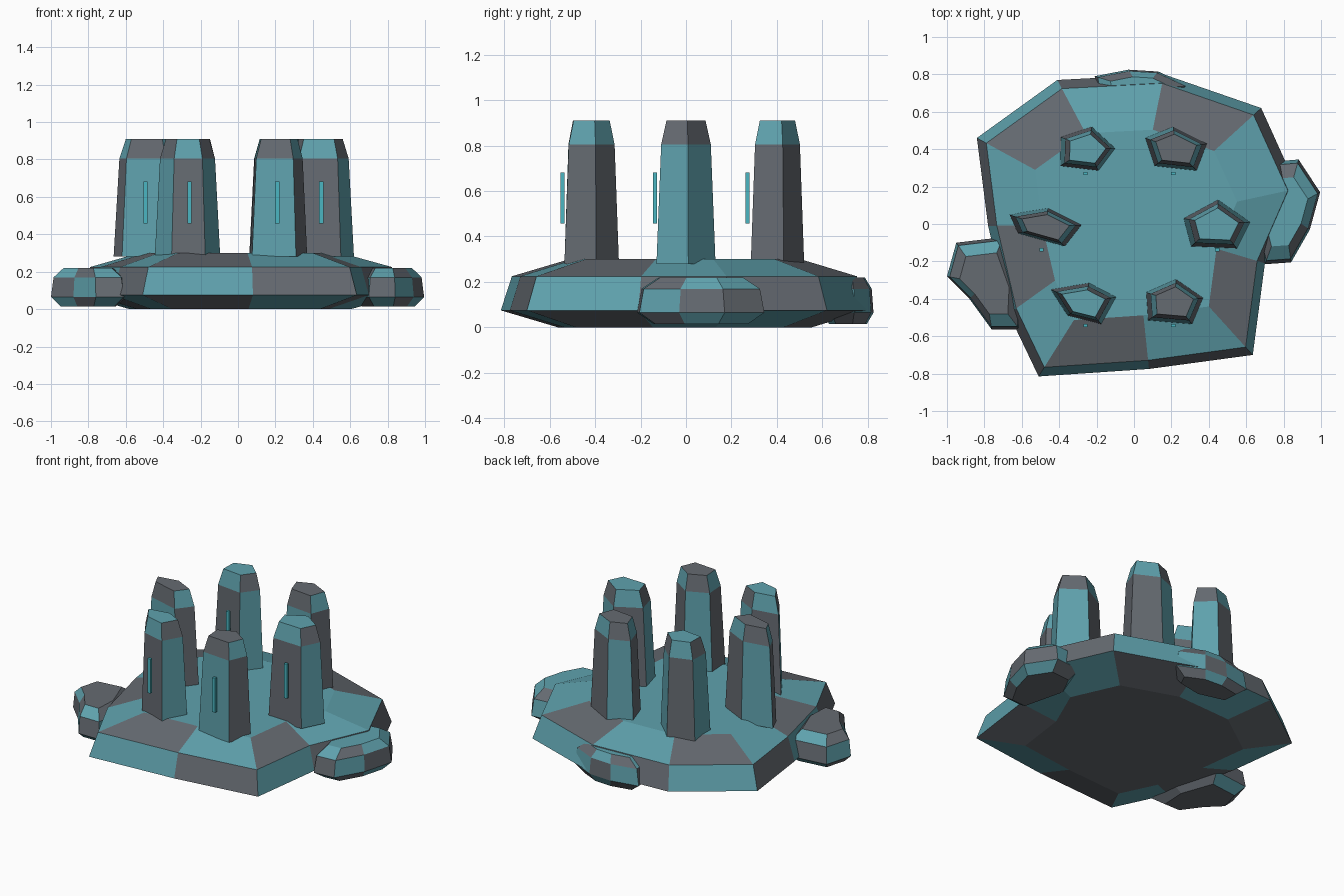
import bpy

if "Cube" in bpy.data.objects:
    bpy.data.objects.remove(bpy.data.objects["Cube"])


def material(name, rgb):
    m = bpy.data.materials.new(name)
    m.diffuse_color = (*rgb, 1)
    m.use_nodes = True
    m.node_tree.nodes["Principled BSDF"].inputs["Base Color"].default_value = m.diffuse_color
    return m


GREY = material("slate grey", (0.130, 0.145, 0.165))
TEAL = material("muted teal", (0.115, 0.360, 0.420))
GLOW = material("bright teal", (0.070, 0.470, 0.540))


def stone(name, outline, rings, parity, top_colour, bottom_colour=0):
    """Stack scaled copies of an outline; rings are (scale, z). Band faces alternate colours."""
    n = len(outline)
    cx = (min(p[0] for p in outline) + max(p[0] for p in outline)) / 2
    cy = (min(p[1] for p in outline) + max(p[1] for p in outline)) / 2
    if name == "base_slab":
        cx = cy = 0
    verts = [(cx + (x - cx) * s, cy + (y - cy) * s, z)
             for s, z in rings for x, y in outline]
    faces, colours = [], []
    for j in range(len(rings) - 1):
        for i in range(n):
            k = (i + 1) % n
            faces.append((j * n + i, j * n + k, (j + 1) * n + k, (j + 1) * n + i))
            colours.append((i + j + parity) % 2)
    faces.append(tuple(reversed(range(n))))
    colours.append(bottom_colour)
    faces.append(tuple(range((len(rings) - 1) * n, len(rings) * n)))
    colours.append(top_colour)
    mesh = bpy.data.meshes.new(name)
    mesh.from_pydata(verts, [], faces)
    mesh.materials.append(GREY)
    mesh.materials.append(TEAL)
    for poly, c in zip(mesh.polygons, colours):
        poly.material_index = c
    obj = bpy.data.objects.new(name, mesh)
    bpy.context.collection.objects.link(obj)


# Eleven-sided base slab
stone("base_slab",
      [(.875, .19), (.68, .62), (.16, .80), (-.41, .77), (-.84, .46), (-.78, -.01),
       (-.67, -.48), (-.51, -.815), (.08, -.775), (.635, -.70), (.70, -.21)],
      [(.69, 0), (1, .075), (.94, .225), (.63, .30)], 1, 1)

# Boulders around the rim
BOULDER = [(.74, .015), (1, .065), (.93, .17), (.66, .22)]
stone("right_boulder",
      [(.995, .17), (.88, .345), (.70, .33), (.61, .15), (.60, -.08), (.70, -.215),
       (.84, -.205), (.94, -.03)][:4] + [(.70, -.215), (.84, -.205), (.94, -.03)],
      BOULDER, 1, 1)
stone("back_boulder",
      [(.29, .74), (.13, .815), (-.03, .825), (-.21, .79), (-.20, .66), (.03, .60),
       (.24, .64)], BOULDER, 0, 1)
stone("left_boulder",
      [(-.60, -.35), (-.70, -.07), (-.95, -.10), (-1.0, -.28), (-.88, -.40),
       (-.76, -.565), (-.61, -.565)], BOULDER, 0, 0)

# Ring of five-sided standing stones, alternating in colour order
PILLARS = [
    [(.62, .01), (.45, .13), (.265, .03), (.305, -.12), (.55, -.13)],
    [(.39, .43), (.21, .52), (.06, .46), (.11, .31), (.335, .285)],
    [(-.10, .405), (-.225, .52), (-.39, .465), (-.395, .31), (-.19, .285)],
    [(-.28, -.005), (-.46, .085), (-.665, .05), (-.62, -.05), (-.37, -.12)],
    [(-.095, -.39), (-.24, -.315), (-.445, -.35), (-.355, -.49), (-.175, -.535)],
    [(.37, -.395), (.225, -.295), (.065, -.365), (.075, -.515), (.31, -.535)],
]
for i, outline in enumerate(PILLARS):
    even = (i + 1) % 2
    stone(f"standing_stone_{i + 1}", outline,
          [(1, .28), (.84, .805), (.66, .91)], even, even)

# Thin glowing strips on the front of every standing stone
for i, (x, y) in enumerate([(.445, -.137), (.21, .27), (-.26, .27),
                            (-.495, -.137), (-.26, -.543), (.21, -.543)]):
    bpy.ops.mesh.primitive_cube_add(size=1, location=(x, y, .57))
    strip = bpy.context.object
    strip.name = f"glow_strip_{i + 1}"
    strip.scale = (.022, .018, .225)
    strip.data.materials.append(GLOW)
